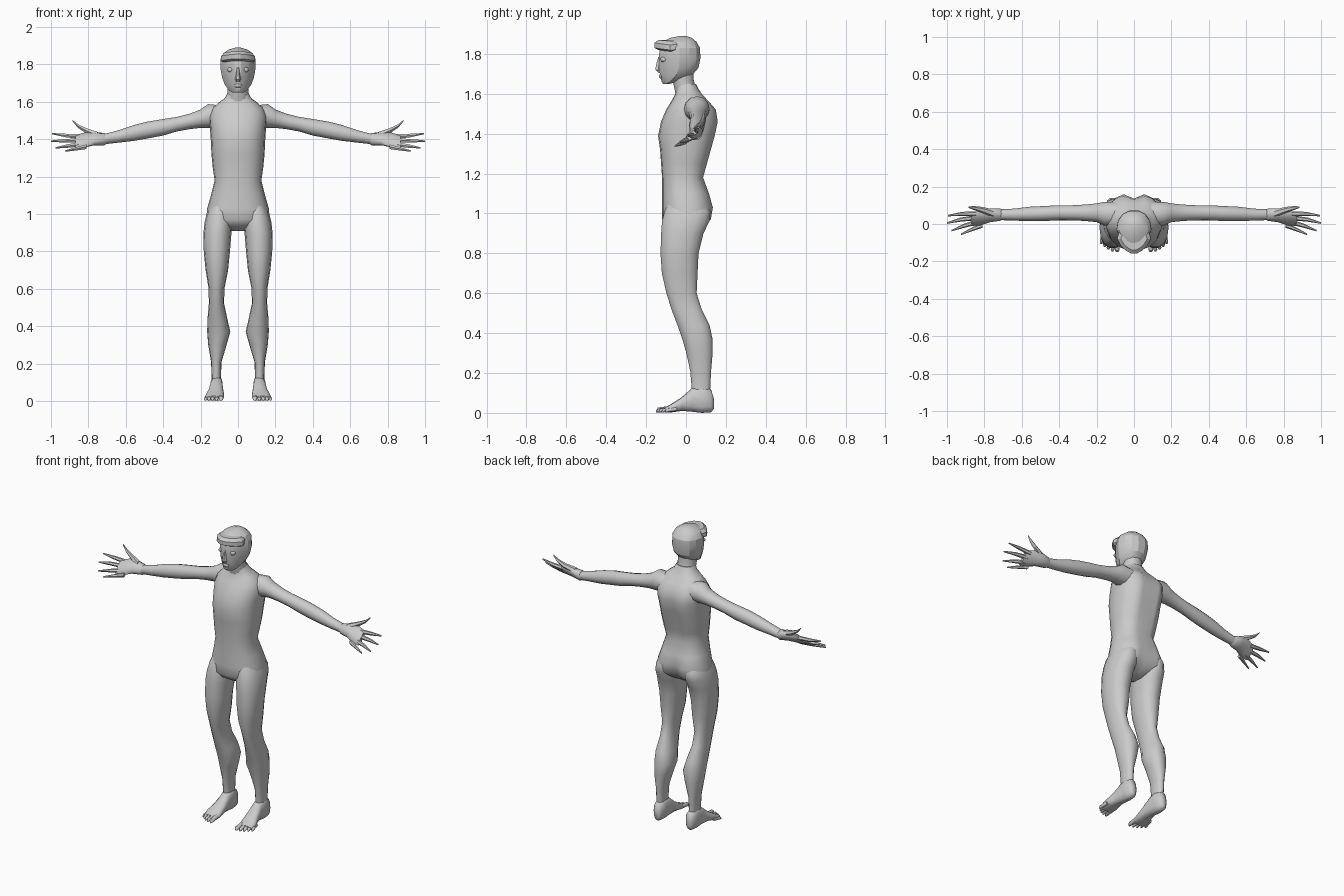
import bpy
import bmesh
import math
from mathutils import Vector

CM = 0.01  # section tables below are written in hundredths of a unit

old_cube = bpy.data.objects.get("Cube")
if old_cube:
    bpy.data.objects.remove(old_cube, do_unlink=True)

skin = bpy.data.materials.new("plain_grey")
skin.use_nodes = True
grey = (0.6, 0.6, 0.6, 1)
skin.diffuse_color = grey
skin.node_tree.nodes["Principled BSDF"].inputs["Base Color"].default_value = grey


def ring(centre, across, depth, sides, power=1, pinch=0, groove=0):
    """Rounded cross-section; pinch narrows the front, groove dents the back."""
    points = []
    for i in range(sides):
        angle = math.tau * i / sides
        c, s = math.cos(angle), math.sin(angle)
        c = math.copysign(abs(c) ** power, c)
        s = math.copysign(abs(s) ** power, s)
        if s < 0:
            c *= 1 + pinch * s
        if s > 0.99:
            s -= groove
        points.append(Vector(centre) + Vector(across) * c + Vector(depth) * s)
    return points


def loft(name, rings, side=1, smooth_angle=50):
    """Skin a list of rings, capping both ends; side -1 mirrors the part."""
    bm = bmesh.new()
    loops = []
    for points in rings:
        loops.append([bm.verts.new((p.x * side * CM, p.y * CM, p.z * CM)) for p in points])
    count = len(loops[0])
    for lower, upper in zip(loops, loops[1:]):
        for i in range(count):
            j = (i + 1) % count
            bm.faces.new((lower[i], lower[j], upper[j], upper[i]))
    bm.faces.new(loops[0])
    bm.faces.new(loops[-1])
    bmesh.ops.recalc_face_normals(bm, faces=bm.faces)
    mesh = bpy.data.meshes.new(name)
    bm.to_mesh(mesh)
    bm.free()
    mesh.materials.append(skin)
    part = bpy.data.objects.new(name, mesh)
    bpy.context.collection.objects.link(part)
    bpy.ops.object.select_all(action="DESELECT")
    part.select_set(True)
    bpy.context.view_layer.objects.active = part
    bpy.ops.object.shade_smooth_by_angle(angle=math.radians(smooth_angle))
    return part


def upright(rows, sides, power=1, pinch=0):
    """Rings stacked in height: height, middle x, half width, front y, back y, groove."""
    rings = []
    for height, x, half, front, back, *groove in rows:
        rings.append(ring((x, (front + back) / 2, height), (half, 0, 0),
                          (0, (back - front) / 2, 0), sides, power, pinch, sum(groove)))
    return rings


def finger(path, sides=6):
    """Rings along x: x, y, z, radius."""
    return [ring((x, y, z), (0, r, 0), (0, 0, r), sides) for x, y, z, r in path]


# Torso, with spine groove and buttock cleft
torso = [
    (91, 0, 4, -5, 4), (94, 0, 12, -10, 9, .2), (97, 0, 17, -12, 13, .3),
    (103, 0, 16.5, -12, 14, .25), (110, 0, 14.5, -12, 12, .1), (118, 0, 12.5, -12, 9, .1),
    (125, 0, 13.5, -12.5, 11, .15), (132, 0, 14.2, -13, 13, .2), (139, 0, 14.5, -14, 15, .2),
    (146, 0, 15, -12.5, 16.5, .2), (152, 0, 15.5, -10, 15.5, .2), (156, 0, 14, -7.5, 12, .15),
    (159.5, 0, 10.5, -5.5, 8.5, .1), (162, 0, 7, -5, 6.5), (165, 0, 5.5, -5, 5),
]
loft("torso", upright(torso, 20, 0.85))

# Neck and head
neck = [(158, 0, 6.5, -5, 7), (163, 0, 5.7, -6, 5), (167, 0, 5.7, -7, 4), (172, 0, 6, -7, 4)]
loft("neck", upright(neck, 14))
head = [
    (165, 0, 3, -11.5, -8), (166, 0, 4.6, -12.3, -4), (169, 0, 7, -13, 3),
    (173, 0, 8.5, -13.8, 6.5), (178, 0, 9.4, -13.8, 7.5), (183, 0, 9.3, -13.5, 7.2),
    (186, 0, 7.8, -12, 5.5), (188, 0, 5, -8, 3), (189, 0, 1.5, -3, 0),
]
loft("head", upright(head, 14, 0.9, 0.3), smooth_angle=25)

# Swept fringe, arched over the brow
fringe = upright([(181, 0, 8, -14, -2), (182, 0, 9.2, -16, 0),
                  (184.5, 0, 9, -16, 0), (186, 0, 7, -14, -2)], 14, 1, 0.3)
for points in fringe:
    for p in points:
        p.z += 1 - (p.x / 9) ** 2
loft("fringe", fringe, smooth_angle=25)

# Face details
nose = [(170.5, 0, 1.3, -14, -12), (172, 0, 1.7, -15.5, -12),
        (174.5, 0, 1.1, -15.3, -12), (178.5, 0, .7, -14, -12)]
loft("nose", upright(nose, 6), smooth_angle=25)
lips = [(167.7, 0, 1.5, -13, -11), (168.4, 0, 2.2, -13.6, -11),
        (169, 0, 2.2, -13.6, -11), (169.6, 0, 1.5, -13.3, -11)]
loft("lips", upright(lips, 8))
eye = [(176, 4, 1, -12.3, -9), (176.8, 4, 1.8, -12.8, -9),
       (177.6, 4, 1.8, -12.8, -9), (178.4, 4, 1, -12.3, -9)]

# Limb sections, for one side
leg = [
    (106, 9, 5, -9, 9), (101, 10, 6.5, -11, 12.5), (96, 10.3, 7.5, -12.3, 12),
    (90, 11, 7.5, -12.7, 9), (80, 11.3, 7, -13, 6.5), (70, 11.3, 6, -12.3, 6),
    (60, 11.5, 4.2, -10, 5.5), (52, 11.5, 4.1, -7.5, 8), (44, 11, 5.3, -4.5, 12),
    (37, 10.3, 6.2, -2, 13.5), (30, 11, 4.9, 0, 13.5), (21, 11.6, 2.8, 2, 12.7),
    (13, 11.6, 2.5, 2.7, 12.3), (9, 11.6, 2.4, 3, 12),
]
arm = [
    (8, 5, 152, 7, 6), (16, 5.5, 152.4, 6.3, 6.4), (20, 6, 151, 5, 4.9),
    (26, 6, 149.5, 4.4, 4.1), (33, 6, 148, 4, 3.9), (40, 6, 146.4, 4, 4.4),
    (48, 5.6, 145, 4, 4.5), (56, 5.4, 143.3, 3.8, 4.2), (64, 5, 141.5, 3.2, 3.3),
    (72, 5, 140, 2.9, 2.7),
]
palm = [
    (70.5, 5, 140, 2.6, 2.6), (71.5, 5, 140, 3.4, 3.2), (77, 4.6, 140.4, 4.5, 2.6),
    (82, 3.3, 139.6, 5.4, 2.1), (87, 2.4, 138.8, 4.9, 1.3),
]
digits = {
    "thumb": [(75, 5.5, 142, 2.2), (81, 7.5, 144.5, 1.6), (85.5, 8.5, 147, 1.1), (88.5, 9, 150, .4)],
    "index_finger": [(84, 5.4, 141.4, 1.4), (92, 5.4, 142, 1.1), (99.5, 4.5, 143, .4)],
    "middle_finger": [(84, 3.4, 139.3, 1.4), (93, 2.3, 139.2, 1.1), (100, .5, 139, .4)],
    "ring_finger": [(84, 1, 137.3, 1.4), (91, -1, 136.4, 1.1), (97.5, -3.5, 135.4, .4)],
    "little_finger": [(81, -.6, 136, 1.4), (87, -3, 134.8, 1), (92.5, -5.5, 133.7, .4)],
}

# Foot: y, middle x, half width, bottom, top
foot = [
    (14, 11.5, 1.5, 2, 7), (12.5, 11.5, 2.9, .3, 12), (8, 11.5, 3.4, 0, 14),
    (3, 11.5, 3.4, .6, 12.5), (-2, 11.8, 4.2, 1, 8), (-7, 12.5, 5.1, .3, 4.7),
    (-10.5, 12.5, 4.6, .3, 2.7),
]
toe_tips = [(9, -15), (11.5, -14.6), (13.7, -13.6), (15.7, -12.2), (17.5, -10.6)]

for label, side in (("left", 1), ("right", -1)):
    loft(f"{label}_eye", upright(eye, 8), side)
    loft(f"{label}_leg", upright(leg, 14, 0.9), side)

    # Arm and tilted hand
    loft(f"{label}_arm",
         [ring((x, y, z), (0, ry, 0), (0, 0, rz), 12) for x, y, z, ry, rz in arm], side)
    tilt = math.sqrt(0.5)
    loft(f"{label}_palm",
         [ring((x, y, z), (0, wide * tilt, wide * tilt), (0, -thick * tilt, thick * tilt), 10)
          for x, y, z, wide, thick in palm], side)
    for digit, path in digits.items():
        loft(f"{label}_{digit}", finger(path), side)

    # Foot and spread toes
    loft(f"{label}_foot",
         [ring((x, y, (low + high) / 2), (half, 0, 0), (0, 0, (high - low) / 2), 12, 0.8)
          for y, x, half, low, high in foot], side)
    for number, (x, y) in enumerate(toe_tips):
        size = 1.4 if number == 0 else 1.1
        toe = []
        for along, scale in ((0, 1), (0.5, 0.9), (0.85, 0.9), (1, 0.4)):
            r = size * scale
            root = Vector((12.5 + (x - 13) * 0.85, y + 6, 2))
            centre = root.lerp(Vector((x, y, r + 0.1)), along)
            toe.append(ring(centre, (r, 0, 0), (0, 0, r), 8))
        loft(f"{label}_toe_{number + 1}", toe, side)
